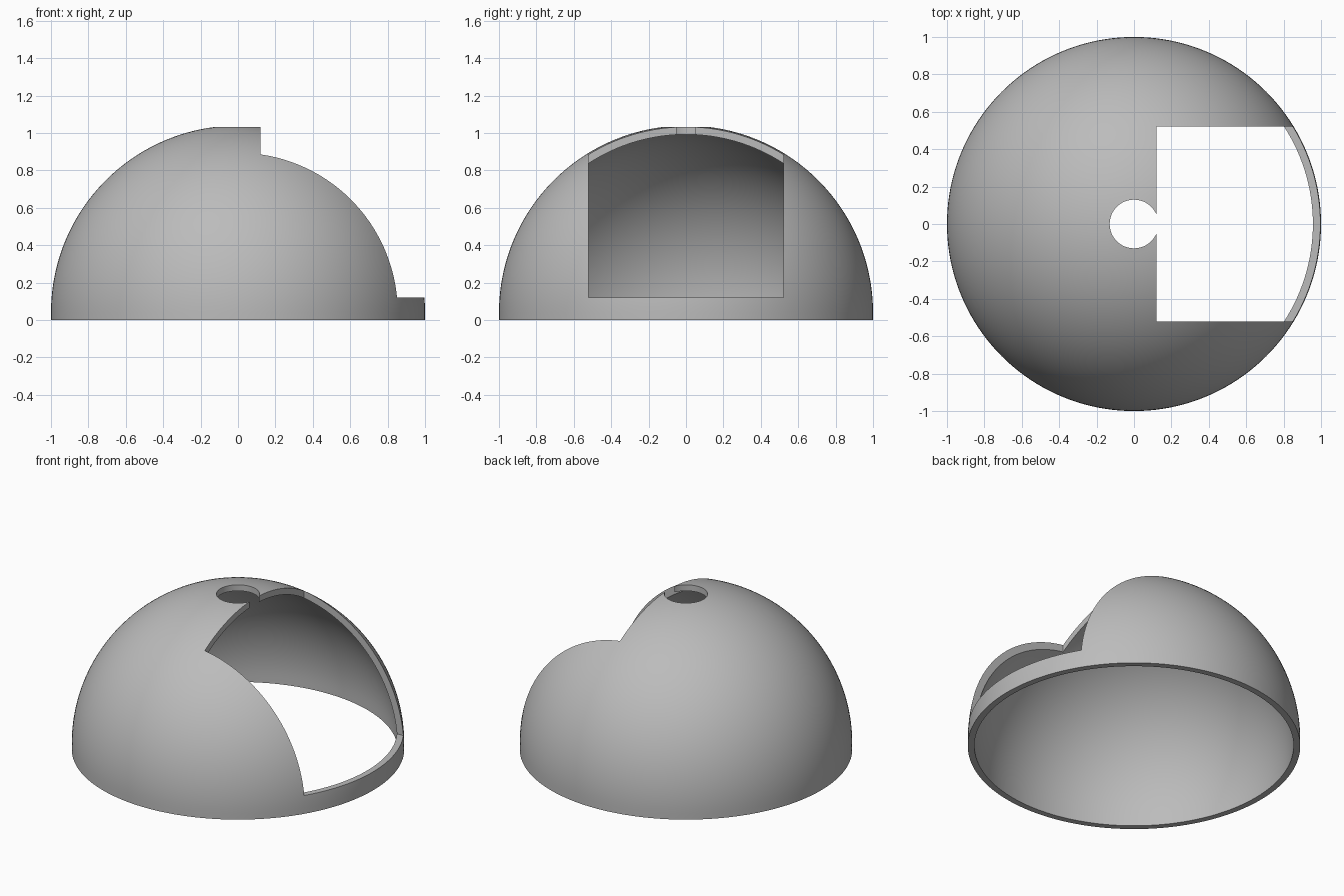
import bpy
import bmesh
from math import asin, cos, sin, pi, tau

cube = bpy.data.objects.get("Cube")
if cube:
    bpy.data.objects.remove(cube, do_unlink=True)

OUTER, INNER = 1.0, 0.96
RIM = 0.04            # straight band under the dome
HOLE = 0.13           # vent radius at the crown
SEGMENTS, RINGS = 160, 40

grey = bpy.data.materials.new("plain grey")
grey.use_nodes = True
grey.diffuse_color = (0.5, 0.5, 0.5, 1)
grey.node_tree.nodes["Principled BSDF"].inputs["Base Color"].default_value = (0.5, 0.5, 0.5, 1)


def add_object(name, bm):
    bmesh.ops.recalc_face_normals(bm, faces=bm.faces)
    mesh = bpy.data.meshes.new(name)
    bm.to_mesh(mesh)
    bm.free()
    mesh.materials.append(grey)
    obj = bpy.data.objects.new(name, mesh)
    bpy.context.collection.objects.link(obj)
    return obj


def arc(radius):
    """Profile from the floor up the band and over to the vent edge."""
    end = pi / 2 - asin(HOLE / radius)
    angles = [end * i / RINGS for i in range(RINGS + 1)]
    return [(radius, 0)] + [(radius * cos(a), RIM + radius * sin(a)) for a in angles]


# Dome shell: closed wall profile turned around the vertical axis
bm = bmesh.new()
profile = arc(OUTER) + arc(INNER)[::-1]
rings = []
for s in range(SEGMENTS):
    a = tau * s / SEGMENTS
    rings.append([bm.verts.new((r * cos(a), r * sin(a), z)) for r, z in profile])
for s in range(SEGMENTS):
    here, after = rings[s], rings[(s + 1) % SEGMENTS]
    for i in range(len(profile)):
        j = (i + 1) % len(profile)
        bm.faces.new((here[i], after[i], after[j], here[j]))
dome = add_object("dome_shell", bm)

# Rectangular window opening on the +x side
bm = bmesh.new()
bmesh.ops.create_cube(bm, size=1)
bmesh.ops.scale(bm, vec=(1.2, 1.04, 1.2), verts=bm.verts)
bmesh.ops.translate(bm, vec=(0.72, 0, 0.72), verts=bm.verts)
cutter = add_object("window_cutter", bm)
cutter.hide_render = True

cut = dome.modifiers.new("window", "BOOLEAN")
cut.operation = "DIFFERENCE"
cut.solver = "EXACT"
cut.object = cutter

bpy.ops.object.select_all(action="DESELECT")
bpy.context.view_layer.objects.active = dome
dome.select_set(True)
bpy.ops.object.modifier_apply(modifier=cut.name)
bpy.data.objects.remove(cutter, do_unlink=True)

# Smooth dome with crisp cut edges
bpy.ops.object.shade_smooth_by_angle(angle=pi / 6)
